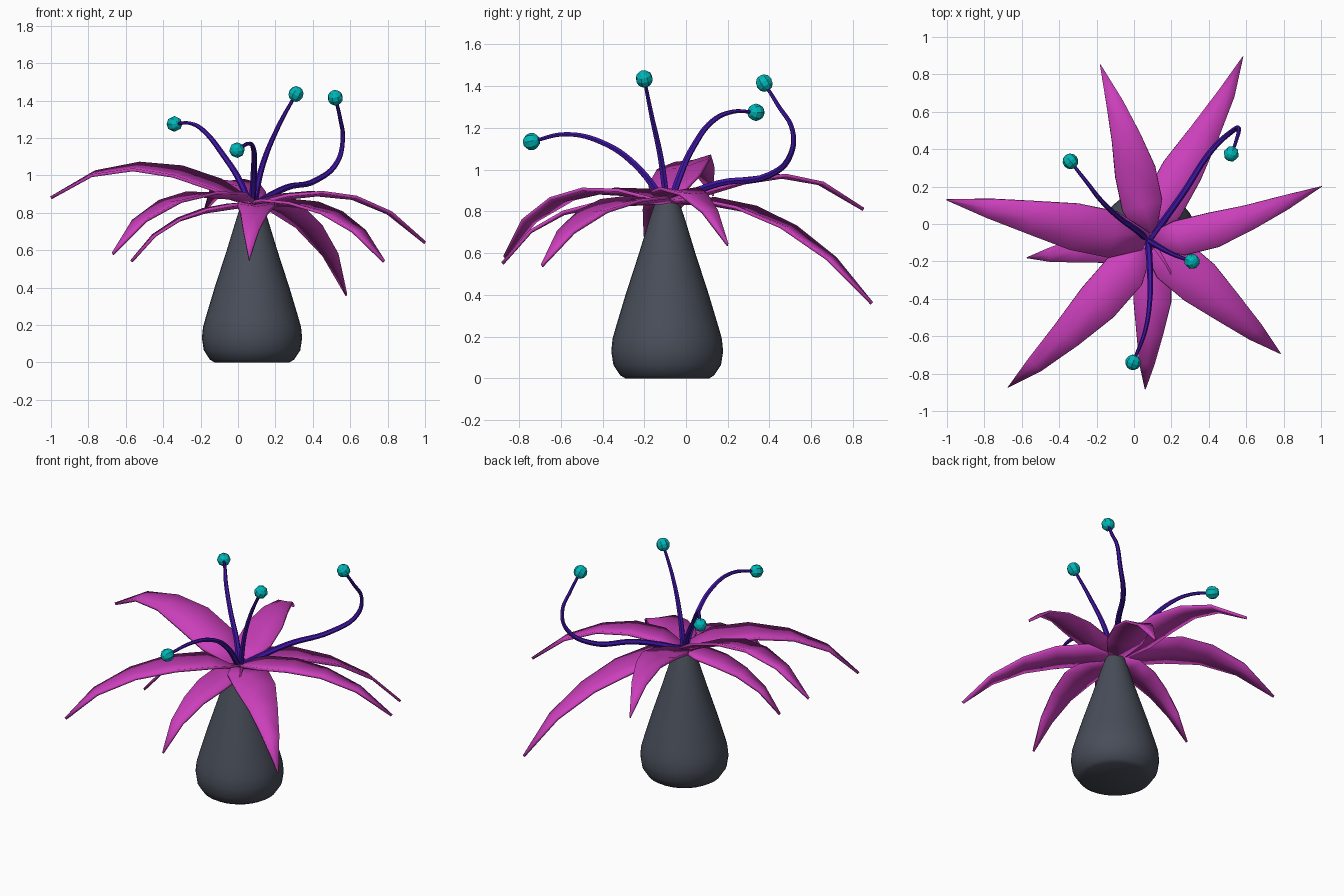
import bpy
import bmesh
from math import cos, sin, radians, tau
from mathutils import Vector

if "Cube" in bpy.data.objects:
    bpy.data.objects.remove(bpy.data.objects["Cube"], do_unlink=True)


def material(name, rgb):
    mat = bpy.data.materials.new(name)
    mat.use_nodes = True
    mat.diffuse_color = (*rgb, 1)
    mat.node_tree.nodes["Principled BSDF"].inputs["Base Color"].default_value = (*rgb, 1)
    return mat


SLATE = material("slate", (0.065, 0.075, 0.1))
MAGENTA = material("magenta", (0.6, 0.05, 0.5))
VIOLET = material("violet", (0.055, 0.008, 0.4))
TEAL = material("teal", (0.0, 0.47, 0.48))
CENTRE = Vector((0.075, -0.09, 0))


def activate(obj):
    bpy.ops.object.select_all(action="DESELECT")
    obj.select_set(True)
    bpy.context.view_layer.objects.active = obj


def add_mesh(name, bm, mat, smooth_angle=None):
    bmesh.ops.recalc_face_normals(bm, faces=bm.faces)
    mesh = bpy.data.meshes.new(name)
    bm.to_mesh(mesh)
    bm.free()
    mesh.materials.append(mat)
    obj = bpy.data.objects.new(name, mesh)
    bpy.context.collection.objects.link(obj)
    if smooth_angle:
        activate(obj)
        bpy.ops.object.shade_smooth_by_angle(angle=radians(smooth_angle))
    return obj


def loft(bm, rows, closed=False):
    """Bridge successive rows of vertices with quads."""
    for a, b in zip(rows, rows[1:]):
        count = len(a)
        for i in range(count if closed else count - 1):
            j = (i + 1) % count
            bm.faces.new((a[i], a[j], b[j], b[i]))


# Vase-shaped body, lathed from a (radius, height) profile
def body(profile, sides=32):
    bm = bmesh.new()
    rings = [[bm.verts.new(CENTRE + Vector((r * cos(tau * i / sides), r * sin(tau * i / sides), z)))
              for i in range(sides)] for r, z in profile]
    loft(bm, rings, closed=True)
    bm.faces.new(rings[0])
    bm.faces.new(rings[-1])
    return add_mesh("body", bm, SLATE, 40)


body([(0.2, 0), (0.225, 0.015), (0.258, 0.065), (0.268, 0.13), (0.262, 0.19),
      (0.245, 0.25), (0.2, 0.4), (0.135, 0.6), (0.08, 0.78), (0.055, 0.85)])


# Drooping petals: smooth midrib through four points, lofted with a cupped section
def midrib(points, t):
    total = Vector()
    for i, p in enumerate(points):
        weight = 1
        for j in range(4):
            if j != i:
                weight *= (3 * t - j) / (i - j)
        total += weight * Vector(p)
    return total


def petal(name, inner, outer, tip, width, tilt):
    root = CENTRE + Vector((0, 0, 0.845))
    points = (root, inner, outer, tip)
    heading = Vector(tip) - root
    side = Vector((-heading.y, heading.x, 0)).normalized()
    side.z = tilt
    bm = bmesh.new()
    rows = []
    widths = (0.35, 1, 1, 0.72, 0.42, 0.02)
    for k, scale in enumerate(widths):
        t = k / (len(widths) - 1)
        mid = midrib(points, t)
        half = width * scale / 2
        cup = Vector((0, 0, half * 0.25 * (1 - t)))
        rows.append([bm.verts.new(mid + side * half * s + cup * (abs(s) - 0.5)) for s in (-1, 0, 1)])
    loft(bm, rows)
    obj = add_mesh(name, bm, MAGENTA, 30)
    solid = obj.modifiers.new("thickness", "SOLIDIFY")
    solid.thickness = 0.016
    solid.offset = 0


PETALS = {
    "back": ((0.02, 0.22, 0.93), (-0.06, 0.52, 0.965), (-0.18, 0.85, 0.81), 0.22, 0),
    "back_left": ((0.22, 0.22, 0.83), (0.42, 0.56, 0.68), (0.58, 0.89, 0.36), 0.22, 0),
    "left": ((0.36, -0.05, 0.9), (0.68, 0.06, 0.86), (1.0, 0.2, 0.64), 0.19, 0),
    "front_left": ((0.3, -0.27, 0.85), (0.55, -0.49, 0.77), (0.78, -0.69, 0.54), 0.25, 0),
    "front": ((0.1, -0.36, 0.84), (0.08, -0.64, 0.77), (0.06, -0.88, 0.55), 0.2, 0),
    "front_right": ((-0.14, -0.36, 0.9), (-0.42, -0.65, 0.83), (-0.67, -0.87, 0.58), 0.23, 0),
    "lower_right": ((-0.13, -0.11, 0.82), (-0.36, -0.15, 0.74), (-0.57, -0.18, 0.54), 0.18, 0),
    "right": ((-0.25, -0.03, 0.99), (-0.62, 0.05, 1.04), (-1.0, 0.13, 0.88), 0.25, -0.2),
}
for place, spec in PETALS.items():
    petal(place + "_petal", *spec)


# Tapered curling stalks, each ending in a faceted bead
def stalk(name, path):
    curve = bpy.data.curves.new(name, "CURVE")
    curve.dimensions = "3D"
    curve.bevel_depth = 0.019
    curve.bevel_resolution = 1
    curve.resolution_u = 6
    curve.use_fill_caps = True
    spline = curve.splines.new("BEZIER")
    spline.bezier_points.add(len(path) - 1)
    for i, (point, co) in enumerate(zip(spline.bezier_points, path)):
        point.co = co
        point.handle_left_type = point.handle_right_type = "AUTO"
        point.radius = 1 - 0.55 * i / (len(path) - 1)
    curve.materials.append(VIOLET)
    obj = bpy.data.objects.new(name + "_stalk", curve)
    bpy.context.collection.objects.link(obj)
    activate(obj)
    bpy.ops.object.convert(target="MESH")
    bpy.ops.object.shade_smooth_by_angle(angle=radians(50))

    bm = bmesh.new()
    bmesh.ops.create_uvsphere(bm, u_segments=8, v_segments=6, radius=0.042)
    bead = add_mesh(name + "_bead", bm, TEAL)
    bead.location = path[-1]
    bead.rotation_euler = (Vector(path[-1]) - Vector(path[-2])).to_track_quat("Z", "Y").to_euler()


stalk("right", [(0.07, -0.08, 0.82), (0.01, -0.03, 0.97), (-0.08, 0.035, 1.11),
                (-0.18, 0.13, 1.235), (-0.25, 0.22, 1.277), (-0.34, 0.335, 1.275)])
stalk("upright", [(0.08, -0.09, 0.82), (0.13, -0.12, 1.05), (0.215, -0.165, 1.26), (0.31, -0.2, 1.435)])
stalk("left", [(0.08, -0.09, 0.84), (0.26, 0.16, 0.935), (0.42, 0.4, 0.975), (0.53, 0.5, 1.07),
               (0.56, 0.51, 1.19), (0.545, 0.44, 1.31), (0.52, 0.375, 1.415)])
stalk("front", [(0.075, -0.09, 0.83), (0.085, -0.25, 1.03), (0.085, -0.4, 1.13),
                (0.06, -0.57, 1.17), (-0.005, -0.74, 1.135)])
